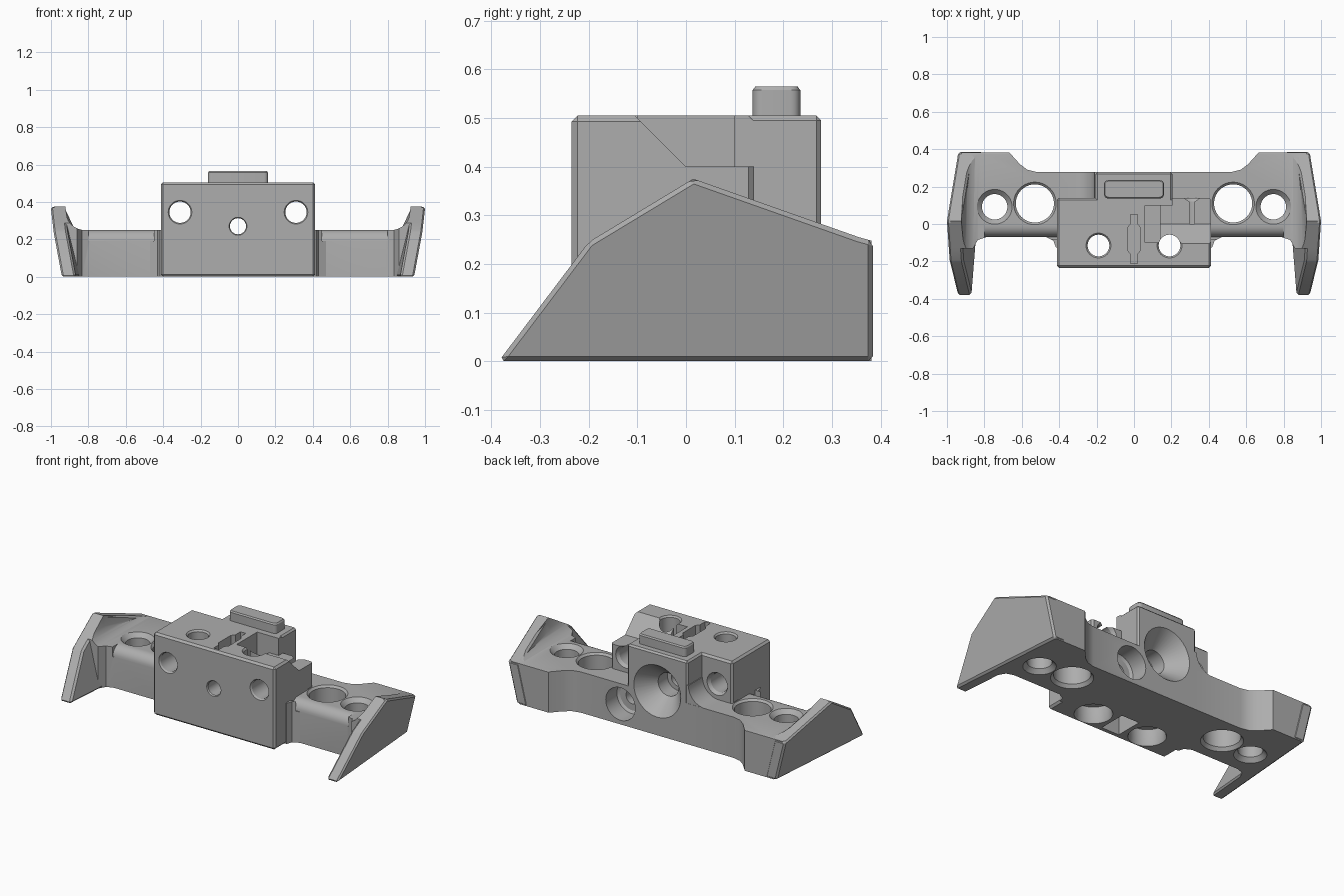
import bpy, bmesh, math
from mathutils import Vector

cube = bpy.data.objects.get("Cube")
if cube:
    bpy.data.objects.remove(cube, do_unlink=True)

grey = bpy.data.materials.new("plain grey")
grey.use_nodes = True
colour = (0.42, 0.42, 0.42, 1)
grey.diffuse_color = colour
grey.node_tree.nodes["Principled BSDF"].inputs["Base Color"].default_value = colour


def to_space(axis, u, v, t):
    return {"x": (t, u, v), "y": (u, t, v), "z": (u, v, t)}[axis]


def finish(name, bm, bevel=0):
    bmesh.ops.recalc_face_normals(bm, faces=bm.faces)
    if bevel:
        sharp = [e for e in bm.edges if e.calc_face_angle(0) > 0.35]
        bmesh.ops.bevel(bm, geom=sharp, offset=bevel, segments=1, affect="EDGES")
    mesh = bpy.data.meshes.new(name)
    bm.to_mesh(mesh)
    bm.free()
    mesh.materials.append(grey)
    obj = bpy.data.objects.new(name, mesh)
    bpy.context.collection.objects.link(obj)
    return obj


def prism(name, pts, axis, a, b, bevel=0, move=None):
    """Extrude a flat outline along one axis; move may reshape each vertex."""
    bm = bmesh.new()
    rings = [[bm.verts.new(to_space(axis, u, v, t)) for u, v in pts] for t in (a, b)]
    bm.faces.new(rings[0])
    bm.faces.new(rings[1])
    for i in range(len(pts)):
        j = (i + 1) % len(pts)
        bm.faces.new((rings[0][i], rings[0][j], rings[1][j], rings[1][i]))
    if move:
        for v in bm.verts:
            move(v)
    return finish(name, bm, bevel)


def box(name, x0, x1, y0, y1, z0, z1, bevel=0):
    return prism(name, [(x0, y0), (x1, y0), (x1, y1), (x0, y1)], "z", z0, z1, bevel)


def lathe(name, axis, u, v, steps, n=40):
    """Round solid along an axis from (radius, position) steps."""
    bm = bmesh.new()
    rings = []
    for r, t in steps:
        rings.append([bm.verts.new(to_space(axis, u + r * math.cos(k * math.tau / n),
                                            v + r * math.sin(k * math.tau / n), t))
                      for k in range(n)])
    bm.faces.new(rings[0])
    bm.faces.new(rings[-1])
    for p, q in zip(rings, rings[1:]):
        for i in range(n):
            j = (i + 1) % n
            bm.faces.new((p[i], p[j], q[j], q[i]))
    return finish(name, bm)


def combine(target, other, op):
    mod = target.modifiers.new("join", "BOOLEAN")
    mod.operation, mod.object, mod.solver = op, other, "EXACT"
    bpy.context.view_layer.objects.active = target
    bpy.ops.object.modifier_apply(modifier=mod.name)
    bpy.data.objects.remove(other, do_unlink=True)


def arc(cx, cy, r, a0, a1, n=8):
    angles = [math.radians(a0 + (a1 - a0) * k / n) for k in range(n + 1)]
    return [(cx + r * math.cos(a), cy + r * math.sin(a)) for a in angles]


def outer_x(v):
    """Leaning outer plane of the end wings."""
    return 0.912 - 0.079 * v.co.y + 0.245 * v.co.z


# Main block with its rear boss
body = box("bracket_body", -0.413, 0.413, -0.235, 0.14, 0, 0.505, 0.012)
combine(body, box("rear_boss", -0.205, 0.205, -0.1, 0.278, 0.004, 0.505, 0.01), "UNION")
gusset = [(-0.19, 0.2), (-0.32, 0.2)] + arc(-0.32, 0.36, 0.11, -90, 0) + [(-0.19, 0.36)]
combine(body, prism("boss_gusset", gusset, "y", 0.12, 0.277), "UNION")

wing_side = [(-0.385, 0), (-0.2, 0.245), (0.015, 0.375), (0.355, 0.255),
             (0.384, 0.247), (0.384, 0)]
plan = [(0, -0.125), (0.418, -0.125), (0.43, -0.09), (0.47, -0.07), (0.79, -0.07),
        (0.835, -0.085), (0.86, -0.13), (1.1, -0.13), (1.1, 0.381), (0.665, 0.381),
        (0.61, 0.32), (0.57, 0.29), (0.52, 0.278), (0, 0.278)]
section = [(0, 0), (0, 0.25)] + arc(0.82, 0.35, 0.1, -90, -20) + [
    (0.935, 0.45), (1.05, 0.45), (1.05, 0)]
edge_round = [(-0.08, 0.26)] + [(-0.08, 0.19)] + arc(-0.01, 0.19, 0.06, 180, 90) + [(-0.01, 0.26)]

# Side arms and end wings, mirrored
for side in (1, -1):
    def arm_shape(v):
        if v.co.x > 1:
            v.co.x = outer_x(v) - 0.02
        v.co.x *= side

    def wing_shape(v):
        v.co.x = side * (outer_x(v) + v.co.x - 0.075)

    arm = prism("arm", section, "y", -0.14, 0.39, move=arm_shape)
    combine(arm, prism("plan_cutter", [(side * x, y) for x, y in plan], "z", -0.1, 0.6), "INTERSECT")
    combine(arm, prism("side_cutter", wing_side, "x", -1.2, 1.2), "INTERSECT")
    lo, hi = sorted((side * 0.3, side * 0.8))
    combine(arm, prism("edge_cutter", edge_round, "x", lo, hi), "DIFFERENCE")
    combine(arm, prism("wing", wing_side, "x", 0, 0.075, 0.01, wing_shape), "UNION")
    combine(body, arm, "UNION")

# Stepped and sloped notch in the block's left top
slope = [(-0.2, 0.6), (0, 0.4), (0.1, 0.4), (0.1, 0.6)]
combine(body, prism("notch_cutter", slope, "x", 0.13, 0.5), "DIFFERENCE")
combine(body, box("shelf_cutter", 0.206, 0.5, 0.05, 0.16, 0.4, 0.6), "DIFFERENCE")
combine(body, box("latch_cutter", 0.06, 0.14, -0.1, 0.1, 0.36, 0.6), "DIFFERENCE")

# Narrow keyed slot on top and its pocket below
key = [(0.018, -0.21), (0.018, -0.16), (0.035, -0.14), (0.035, -0.02), (0.018, 0), (0.018, 0.05)]
key += [(-x, y) for x, y in reversed(key)]
combine(body, prism("slot_cutter", key, "z", 0.36, 0.6), "DIFFERENCE")
combine(body, box("pocket_cutter", -0.06, 0.06, -0.2, -0.03, -0.1, 0.14), "DIFFERENCE")

# Paired holes
for s in (1, -1):
    for cutter in (
        lathe("large_hole", "z", s * 0.53, 0.11,
              [(0.125, -0.01), (0.102, 0.02), (0.102, 0.238), (0.12, 0.256)]),
        lathe("small_hole", "z", s * 0.745, 0.092,
              [(0.1, -0.01), (0.068, 0.025), (0.068, 0.225), (0.1, 0.257)]),
        lathe("block_hole", "z", s * 0.19, -0.115,
              [(0.11, -0.01), (0.1, 0.012), (0.1, 0.1), (0.058, 0.1), (0.058, 0.495), (0.075, 0.515)]),
        lathe("front_hole", "y", s * 0.31, 0.345,
              [(0.07, -0.245), (0.057, -0.226), (0.057, 0.12), (0.075, 0.15)]),
    ):
        combine(body, cutter, "DIFFERENCE")

# Centre bore with a rear funnel, and the counterbore beside it
combine(body, lathe("funnel_cutter", "y", 0, 0.27,
                    [(0.055, -0.245), (0.043, -0.228), (0.043, 0.08), (0.07, 0.08),
                     (0.07, 0.17), (0.165, 0.285)]), "DIFFERENCE")
combine(body, lathe("counterbore_cutter", "y", 0.25, 0.125,
                    [(0.045, 0.02), (0.045, 0.16), (0.085, 0.16), (0.1, 0.17), (0.1, 0.3)]), "DIFFERENCE")

# Raised tab on top
tab_plan = (arc(0.14, 0.215, 0.02, 0, 90, 4) + arc(-0.14, 0.215, 0.02, 90, 180, 4)
            + arc(-0.14, 0.157, 0.02, 180, 270, 4) + arc(0.14, 0.157, 0.02, 270, 360, 4))


def tab_taper(v):
    if v.co.z > 0.56:
        v.co.x *= 0.97
        v.co.y += (0.186 - v.co.y) * 0.12


tab = prism("top_tab", tab_plan, "z", 0.49, 0.557)
cap = prism("top_tab_cap", tab_plan, "z", 0.557, 0.565, move=tab_taper)

# Shading
bpy.ops.object.select_all(action="DESELECT")
for obj in (body, tab, cap):
    obj.select_set(True)
bpy.context.view_layer.objects.active = body
bpy.ops.object.shade_smooth_by_angle(angle=math.radians(25))
